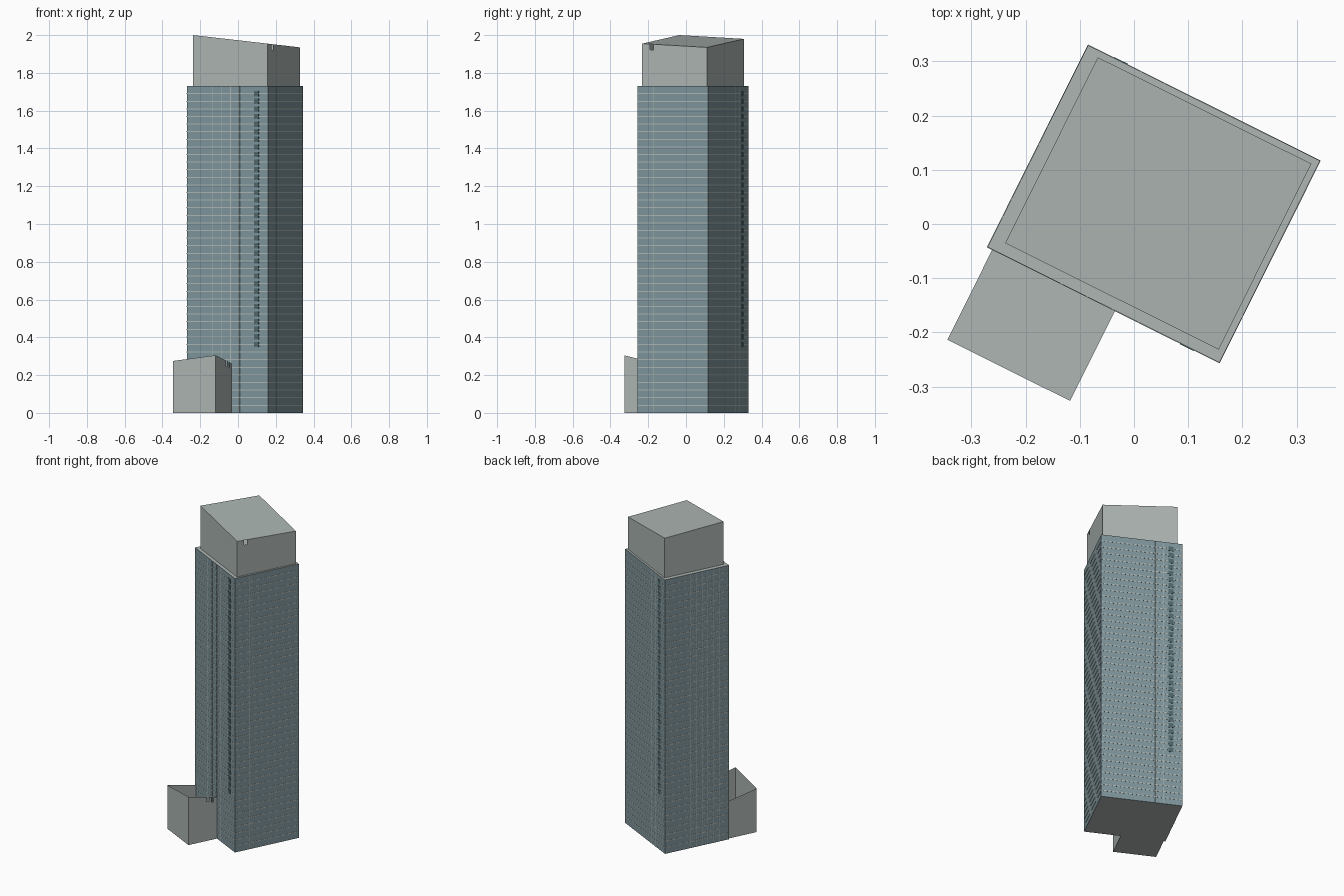
import bpy, bmesh, math
from mathutils import Matrix, Vector

if "Cube" in bpy.data.objects:
    bpy.data.objects.remove(bpy.data.objects["Cube"])


def material(name, rgb):
    m = bpy.data.materials.new(name)
    m.use_nodes = True
    m.diffuse_color = (*rgb, 1)
    m.node_tree.nodes["Principled BSDF"].inputs["Base Color"].default_value = (*rgb, 1)
    return m


GREY = material("pale grey concrete", (0.42, 0.47, 0.45))
GLASS = material("blue grey glass", (0.21, 0.30, 0.33))
DARK = material("dark teal glass", (0.08, 0.14, 0.15))

# The whole building is turned on its plot
PLACE = Matrix.Translation((0.0365, 0.037, 0)) @ Matrix.Rotation(math.radians(-26.5), 4, "Z")
HX, HY, TOP = 0.239, 0.208, 1.73
FLOORS = 43
STEP = TOP / FLOORS
SKIN = 0.001


def finish(name, bm, mats):
    mesh = bpy.data.meshes.new(name)
    bm.to_mesh(mesh)
    bm.free()
    obj = bpy.data.objects.new(name, mesh)
    for m in mats:
        mesh.materials.append(m)
    obj.matrix_world = PLACE
    bpy.context.collection.objects.link(obj)
    return obj


def box(bm, lo, hi):
    lo, hi = Vector(lo), Vector(hi)
    m = Matrix.Translation((lo + hi) / 2) @ Matrix.Diagonal((*(hi - lo), 1))
    bmesh.ops.create_cube(bm, size=1, matrix=m)


def polygon(bm, points):
    bm.faces.new([bm.verts.new(p) for p in points])


def wall(bm, p, q, base, notches=(), depth=0.03):
    """Thin wall from top point p to top point q, with notches cut in its top edge."""
    p, q = Vector(p), Vector(q)
    pts = [Vector((p.x, p.y, base)), Vector((q.x, q.y, base)), q]
    drop = Vector((0, 0, depth))
    for a, b in reversed(notches):
        pa, pb = p.lerp(q, a), p.lerp(q, b)
        pts += [pb, pb - drop, pa - drop, pa]
    polygon(bm, pts + [p])


# Glass shaft with concrete roof ledge and underside
bm = bmesh.new()
box(bm, (-HX, -HY, 0), (HX, HY, TOP))
bm.normal_update()
for f in bm.faces:
    f.material_index = 1 if abs(f.normal.z) > 0.5 else 0
finish("tower_shaft", bm, [GLASS, GREY])

# Floor lines wrapped around the shaft
bm = bmesh.new()
for i in range(1, FLOORS):
    z = i * STEP
    box(bm, (-HX - SKIN, -HY - SKIN, z - 0.0025), (HX + SKIN, HY + SKIN, z + 0.0025))
finish("floor_lines", bm, [GREY])

# Thin vertical mullions, placed by distance along each face
bm = bmesh.new()
W = 0.002
for s, fractions in ((-1, (0.35, 0.46, 0.57, 0.68)), (1, (0.23, 0.33))):
    for t in fractions:
        x = -s * HX * (1 - 2 * t)
        y = s * HY
        box(bm, (x - W, y - SKIN, 0), (x + W, y + SKIN, TOP))
for s, fractions in ((1, (0.23,)), (-1, (0.4, 0.49, 0.58, 0.67, 0.76, 0.85))):
    for t in fractions:
        x = s * HX
        y = -s * HY * (1 - 2 * t)
        box(bm, (x - SKIN, y - W, 0), (x + SKIN, y + W, TOP))
finish("mullions", bm, [GREY])

# Dark window columns on the two long faces, one pane per floor
bm = bmesh.new()
for s in (-1, 1):
    x, y = -s * HX * 0.72, s * HY
    for i in range(9, FLOORS):
        z = i * STEP
        box(bm, (x - 0.014, y - 2 * SKIN, z - 0.014), (x + 0.014, y + 2 * SKIN, z + 0.014))
finish("dark_window_columns", bm, [DARK])

# Sloped crown, set back from the shaft
bm = bmesh.new()
crown = [(-0.213, -0.187, 2.0), (0.227, -0.187, 1.955),
         (0.227, 0.196, 1.935), (-0.213, 0.196, 1.98)]
for i in range(4):
    wall(bm, crown[i], crown[(i + 1) % 4], TOP, [(0.12, 0.17)] if i == 1 else ())
polygon(bm, crown)
finish("crown", bm, [GREY])

# Open-topped annex: floor and three sloping walls against the shaft
bm = bmesh.new()
back, front = -HY, -HY - 0.186
annex = [(-0.229, back, 0.235), (-0.229, front, 0.275),
         (0.024, front, 0.305), (0.024, back, 0.262)]
for i in range(3):
    wall(bm, annex[i], annex[i + 1], 0, [(0.64, 0.72), (0.8, 0.88)] if i == 2 else ())
polygon(bm, [(x, y, 0) for x, y, z in reversed(annex)])
finish("annex", bm, [GREY])
